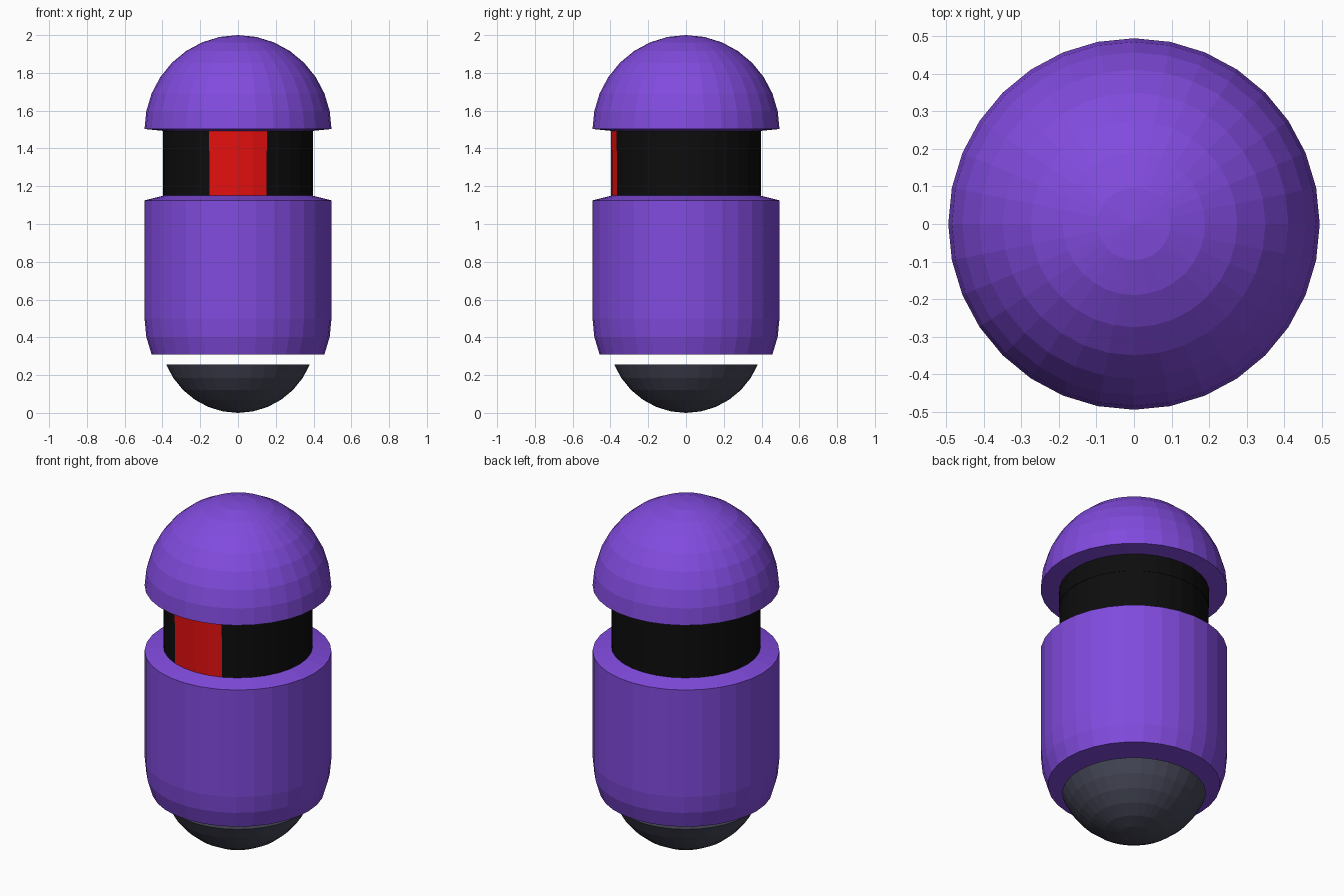
import bpy, bmesh
from math import sin, cos, pi

if "Cube" in bpy.data.objects:
    bpy.data.objects.remove(bpy.data.objects["Cube"])

SEG = 32          # sides around the capsule
R = 0.495         # main radius
NECK = 0.396      # recessed band radius


def material(name, rgb):
    m = bpy.data.materials.new(name)
    m.diffuse_color = (*rgb, 1.0)
    m.use_nodes = True
    m.node_tree.nodes["Principled BSDF"].inputs["Base Color"].default_value = m.diffuse_color
    return m


def lathe(name, profile, mat, start=0, count=SEG):
    """Revolve (radius, z) points, listed bottom to top, over count sides."""
    bm = bmesh.new()
    full = count == SEG
    steps = count if full else count + 1
    rings = []
    for r, z in profile:
        if r == 0:
            rings.append([bm.verts.new((0, 0, z))] * steps)
        else:
            angles = [2 * pi * (start + i) / SEG for i in range(steps)]
            rings.append([bm.verts.new((r * cos(a), r * sin(a), z)) for a in angles])
    for low, high in zip(rings, rings[1:]):
        for i in range(count):
            j = (i + 1) % steps
            corners = [low[i], low[j], high[j], high[i]]
            bm.faces.new(list(dict.fromkeys(corners)))
    mesh = bpy.data.meshes.new(name)
    bm.to_mesh(mesh)
    bm.free()
    mesh.materials.append(mat)
    obj = bpy.data.objects.new(name, mesh)
    bpy.context.collection.objects.link(obj)
    return obj


def arc(first, last, z0, scale=1.0):
    """Sphere rings by latitude step (8 steps = 90 degrees) about height z0."""
    pts = []
    for k in range(first, last + 1):
        t = k * pi / 16
        r = 0 if abs(k) == 8 else R * scale * cos(t)
        pts.append((r, z0 + 0.5 * scale * sin(t)))
    return pts


purple = material("purple", (0.22, 0.07, 0.73))
black = material("black", (0.004, 0.004, 0.004))
red = material("red", (0.78, 0.005, 0.005))
slate = material("slate", (0.06, 0.063, 0.095))

# Floating rounded foot, capped on top
foot = arc(-8, -2, 0.5 * 0.833, 0.833)
lathe("base_foot", foot + [(0, foot[-1][1])], slate)

# Body: capped underside, curved hem, straight wall, sloping shoulder
hem = arc(-2, 0, 0.5)
lathe("body", [(0, hem[0][1])] + hem + [(R, 1.125), (NECK, 1.15)], purple)

# Head dome with a slightly conical underside
lathe("head_dome", [(NECK, 1.493), (R, 1.503)] + arc(1, 8, 1.5), purple)

# Recessed band with a red window across the front four sides
band = [(NECK, 1.15), (NECK, 1.39), (NECK + 0.002, 1.39), (NECK + 0.002, 1.495)]
lathe("visor_band", band, black, -6, 28)
lathe("visor_window", band, red, -10, 4)
